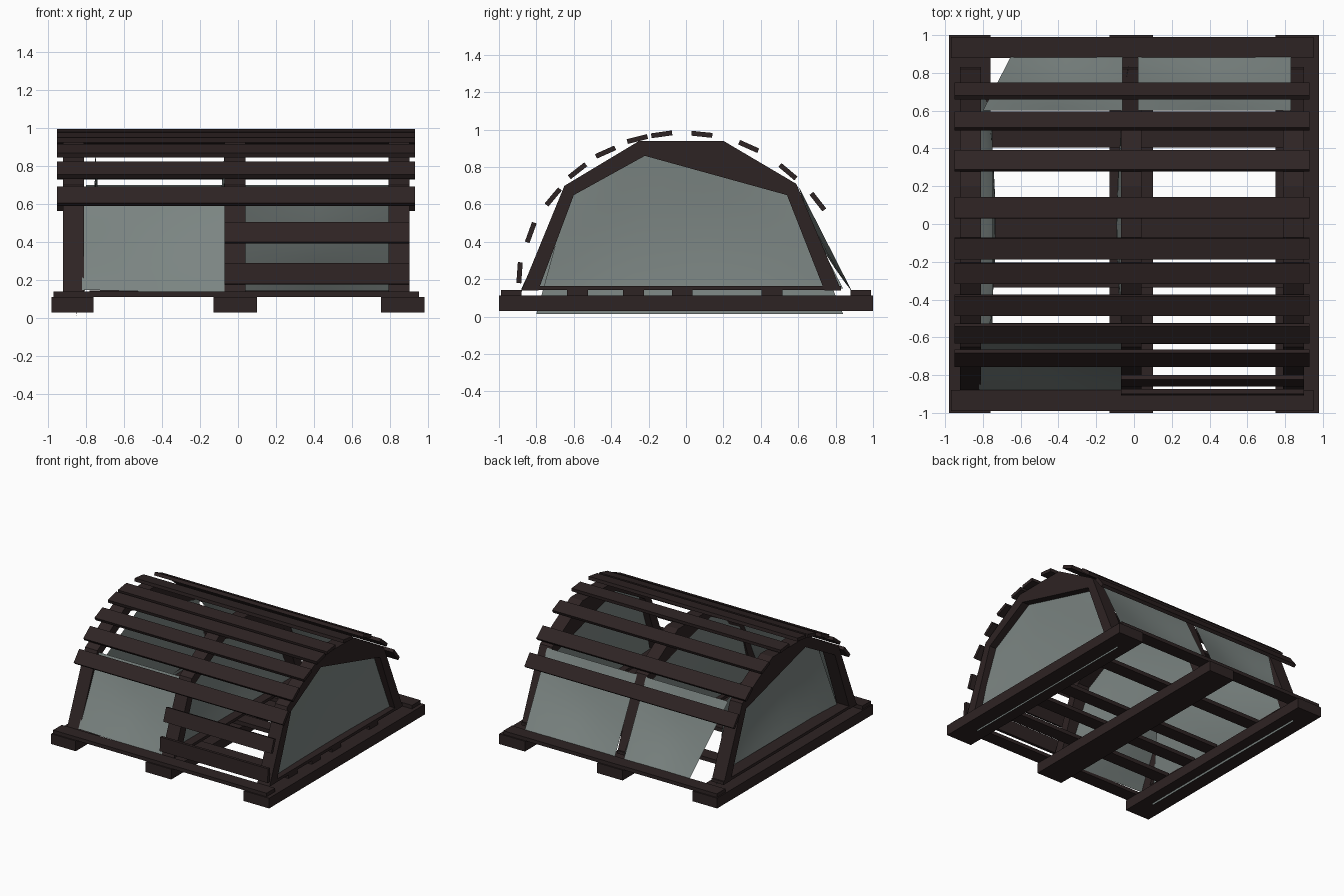
import bpy, bmesh
from math import radians, sin, pi
from mathutils import Vector

cube = bpy.data.objects.get("Cube")
if cube:
    bpy.data.objects.remove(cube)


def material(name, rgb):
    m = bpy.data.materials.new(name)
    m.use_nodes = True
    m.diffuse_color = (*rgb, 1)
    m.node_tree.nodes["Principled BSDF"].inputs["Base Color"].default_value = (*rgb, 1)
    return m


WOOD = material("dark_wood", (0.027, 0.017, 0.017))
NET = material("grey_net", (0.2, 0.235, 0.225))


def finish(name, bm, mat):
    mesh = bpy.data.meshes.new(name)
    bm.to_mesh(mesh)
    bm.free()
    mesh.materials.append(mat)
    ob = bpy.data.objects.new(name, mesh)
    bpy.context.collection.objects.link(ob)
    return ob


def board(name, x, y, z, tilt=0):
    """Box from ranges; tilt turns it about its own long x axis."""
    bm = bmesh.new()
    bmesh.ops.create_cube(bm, size=1)
    bmesh.ops.scale(bm, vec=(x[1] - x[0], y[1] - y[0], z[1] - z[0]), verts=bm.verts)
    ob = finish(name, bm, WOOD)
    ob.location = [(a + b) / 2 for a, b in (x, y, z)]
    ob.rotation_euler.x = radians(tilt)
    return ob


def arch(name, x0, x1, outline):
    """Extruded side profile."""
    bm = bmesh.new()
    face = bm.faces.new([bm.verts.new((x0, y, z)) for y, z in outline])
    ext = bmesh.ops.extrude_face_region(bm, geom=[face])
    bmesh.ops.translate(bm, vec=(x1 - x0, 0, 0),
                        verts=[v for v in ext["geom"] if isinstance(v, bmesh.types.BMVert)])
    bmesh.ops.recalc_face_normals(bm, faces=bm.faces)
    return finish(name, bm, WOOD)


def net(name, low, high, sag, rows=8, fine=4):
    """Sheet lofted between two edges, sagging in the middle."""
    def along(points, t):
        i = min(int(t), len(points) - 2)
        return Vector(points[i]).lerp(Vector(points[i + 1]), t - i)
    cols = (len(low) - 1) * fine
    bm = bmesh.new()
    grid = []
    for c in range(cols + 1):
        a, b = along(low, c / fine), along(high, c / fine)
        grid.append([bm.verts.new(a.lerp(b, r / rows) + Vector(sag) * sin(pi * r / rows) * sin(pi * c / cols))
                     for r in range(rows + 1)])
    for c in range(cols):
        for r in range(rows):
            bm.faces.new((grid[c][r], grid[c + 1][r], grid[c + 1][r + 1], grid[c][r + 1]))
    for f in bm.faces:
        f.smooth = True
    return finish(name, bm, NET)


# Base: runners, end boards and floor slats
for side, x0, x1 in (("right", -.98, -.76), ("middle", -.13, .1), ("left", .75, .98)):
    board(side + "_runner", (x0, x1), (-1, 1), (.03, .113))
for end, y0, y1 in (("front", -.99, -.88), ("back", .88, .99)):
    board(end + "_base_board", (-.97, .95), (y0, y1), (.113, .142))
for i, y in enumerate((-.58, -.28, -.02, .46)):
    board(f"floor_slat_{i + 1}", (-.78, .9), (y - .056, y + .056), (.113, .145))

# Arched frames with sills
PROFILE = [(-.88, .14), (-.65, .7), (-.25, .94), (.2, .94), (.59, .71), (.83, .14),
           (.74, .14), (.54, .65), (-.22, .86), (-.6, .65), (-.79, .14)]
SPANS = (("right", -.92, -.81), ("middle", -.07, .04), ("left", .79, .9))
for side, x0, x1 in SPANS:
    arch(side + "_arch", x0, x1, PROFILE)
    board(side + "_sill", (x0, x1), (-.83, .83), (.142, .165))

# Slats around the arches: y, z, tilt
SLATS = [(-.89, .235, 86), (-.83, .45, 70), (-.71, .64, 50), (-.58, .78, 38), (-.43, .88, 24),
         (-.26, .95, 14), (-.13, .975, 8), (.085, .975, -6), (.335, .91, -24),
         (.545, .775, -40), (.705, .615, -52)]
for i, (y, z, tilt) in enumerate(SLATS):
    span = (-.07, .9) if i < 2 else (-.95, .93)
    board(f"roof_slat_{i + 1}", span, (y - .056, y + .056), (z - .013, z + .013), tilt)

# End nets and the middle partition
FOOT = (-.8, -.3, .25, .84)
HEAD = ((-.62, .67), (-.22, .88), (.2, .78), (.57, .67))
for name, x_low, x_high, z_low, bulge in (("left_end_net", .86, .84, .015, -.03),
                                          ("right_end_net", -.85, -.75, .015, .06),
                                          ("partition_net", -.03, -.07, .15, -.04)):
    net(name, [(x_low, y, z_low) for y in FOOT], [(x_high, y, z) for y, z in HEAD], (bulge, 0, 0))

# Front and back nets
net("front_net", [(-.82, -.88, .15), (-.06, -.88, .13)], [(-.82, -.63, .68), (-.06, -.63, .68)], (0, .03, 0))
net("back_left_net", [(.02, .89, .13), (.83, .89, .13)], [(.02, .6, .7), (.83, .6, .7)], (0, -.03, -.02))
net("back_right_net", [(-.65, .89, .13), (-.06, .89, .13)], [(-.8, .6, .7), (-.06, .6, .7)], (0, -.03, -.02))
